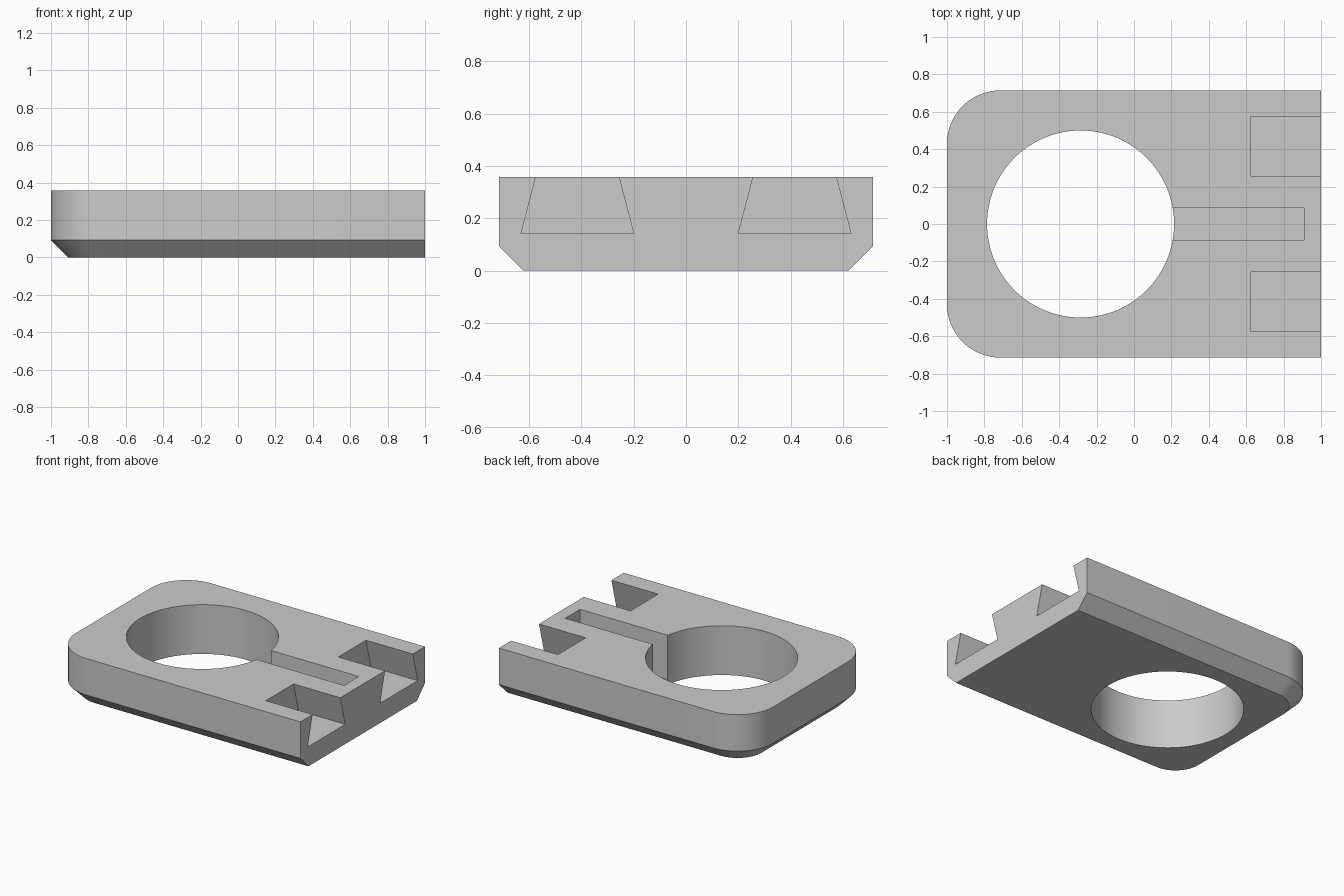
import bpy, bmesh, math

if "Cube" in bpy.data.objects:
    bpy.data.objects.remove(bpy.data.objects["Cube"])

U = 1 / 28                      # design unit: plate is 56 x 40 x 10
HALF_L, HALF_W, HEIGHT = 28 * U, 20 * U, 10 * U
CORNER, CHAMFER = 8 * U, 2.6 * U

grey = bpy.data.materials.new("light grey")
grey.use_nodes = True
colour = (0.6, 0.6, 0.6, 1)
grey.diffuse_color = colour
grey.node_tree.nodes["Principled BSDF"].inputs["Base Color"].default_value = colour


def loft(name, loops):
    """Closed solid skinned through loops that share a point count."""
    bm = bmesh.new()
    rings = [[bm.verts.new(p) for p in loop] for loop in loops]
    for a, b in zip(rings, rings[1:]):
        for i in range(len(a)):
            j = (i + 1) % len(a)
            bm.faces.new((a[i], a[j], b[j], b[i]))
    bm.faces.new(rings[0])
    bm.faces.new(rings[-1])
    bmesh.ops.recalc_face_normals(bm, faces=bm.faces)
    mesh = bpy.data.meshes.new(name)
    bm.to_mesh(mesh)
    bm.free()
    mesh.materials.append(grey)
    obj = bpy.data.objects.new(name, mesh)
    bpy.context.collection.objects.link(obj)
    return obj


def outline(z, inset):
    """Plate outline: square at +x, rounded at -x, inset on three sides."""
    w, r, steps = HALF_W - inset, CORNER - inset, 20
    cx, cy = -HALF_L + CORNER, HALF_W - CORNER
    pts = [(HALF_L, -w, z), (HALF_L, w, z)]
    for side, start in ((1, 90), (-1, 180)):
        for i in range(steps + 1):
            a = math.radians(start + 90 * i / steps)
            pts.append((cx + r * math.cos(a), side * cy + r * math.sin(a), z))
    return pts


def rect(x0, x1, y0, y1, z):
    return [(x0, y0, z), (x1, y0, z), (x1, y1, z), (x0, y1, z)]


def circle(cx, r, z, n=96):
    return [(cx + r * math.cos(math.tau * i / n), r * math.sin(math.tau * i / n), z)
            for i in range(n)]


# Plate with chamfered lower edge
plate = loft("plate", [outline(0, CHAMFER), outline(CHAMFER, 0), outline(HEIGHT, 0)])

# Round through hole
cutters = [loft("hole_cutter", [circle(-8 * U, 14 * U, z) for z in (-0.1, 0.5)])]

# Narrow blind slot leading out of the hole
cutters.append(loft("slot_cutter",
                    [rect(-0.1, 0.91, -0.085, 0.085, z) for z in (U, 0.5)]))

# Pair of dovetail grooves open at the +x end
floor, top_half, floor_half, mid = 4 * U, 0.159, 0.215, 0.415
over = HEIGHT + 0.1
over_half = top_half - (floor_half - top_half) * 0.1 / (HEIGHT - floor)
for side in (-1, 1):
    y = side * mid
    cutters.append(loft("dovetail_cutter", [
        rect(0.625, 1.1, y - h, y + h, z)
        for z, h in ((floor, floor_half), (over, over_half))]))

bpy.ops.object.select_all(action='DESELECT')
bpy.context.view_layer.objects.active = plate
plate.select_set(True)
for cutter in cutters:
    cutter.hide_render = True
    mod = plate.modifiers.new("cut", 'BOOLEAN')
    mod.operation, mod.solver, mod.object = 'DIFFERENCE', 'EXACT', cutter
    bpy.ops.object.modifier_apply(modifier=mod.name)
    bpy.data.objects.remove(cutter)

bpy.ops.object.shade_smooth_by_angle(angle=math.radians(30))
